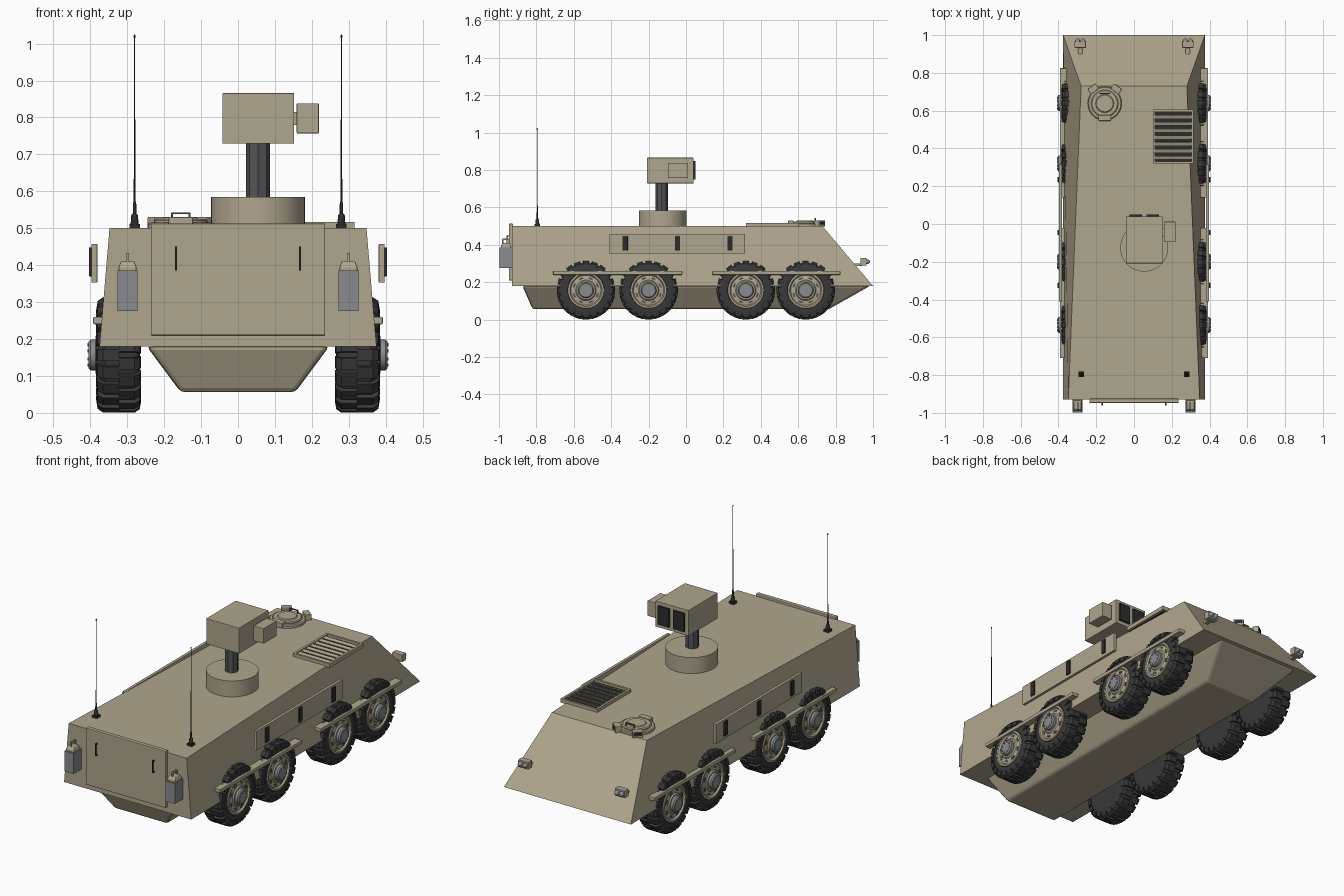
import bpy, bmesh
from math import sin, cos, pi, radians
from mathutils import Matrix, Vector

if "Cube" in bpy.data.objects:
    bpy.data.objects.remove(bpy.data.objects["Cube"])


def material(name, r, g, b):
    m = bpy.data.materials.new(name)
    m.diffuse_color = (r, g, b, 1)
    m.use_nodes = True
    m.node_tree.nodes["Principled BSDF"].inputs["Base Color"].default_value = m.diffuse_color
    return m


TAN = material("tan", 0.43, 0.38, 0.27)
DARK = material("dark", 0.025, 0.025, 0.025)
RUBBER = material("rubber", 0.04, 0.04, 0.04)
STEEL = material("steel", 0.25, 0.26, 0.28)
GUN = material("gunmetal", 0.09, 0.09, 0.10)


def finish(name, bm, mat, smooth=False, bevel=0):
    bmesh.ops.recalc_face_normals(bm, faces=bm.faces)
    me = bpy.data.meshes.new(name)
    bm.to_mesh(me)
    bm.free()
    ob = bpy.data.objects.new(name, me)
    bpy.context.collection.objects.link(ob)
    me.materials.append(mat)
    if bevel:
        mod = ob.modifiers.new("bevel", 'BEVEL')
        mod.width, mod.segments = bevel, 2
    if smooth:
        bpy.context.view_layer.objects.active = ob
        ob.select_set(True)
        bpy.ops.object.shade_smooth_by_angle(angle=radians(35))
        ob.select_set(False)
    return ob


def box(name, x, y, z, mat=TAN, bevel=0, rot=None):
    """Box from (min, max) ranges, optionally turned about its own centre."""
    bm = bmesh.new()
    bmesh.ops.create_cube(bm, size=1)
    bmesh.ops.scale(bm, vec=[abs(r[1] - r[0]) for r in (x, y, z)], verts=bm.verts)
    if rot:
        bmesh.ops.rotate(bm, matrix=Matrix.Rotation(rot[0], 3, rot[1]), verts=bm.verts)
    bmesh.ops.translate(bm, vec=[(r[0] + r[1]) / 2 for r in (x, y, z)], verts=bm.verts)
    return finish(name, bm, mat, bevel=bevel)


def sbox(name, s, x, *args, **kw):
    """Box on side s (+1 or -1)."""
    return box(name, (s * x[0], s * x[1]), *args, **kw)


def loft(name, rings, mat, smooth=False, bevel=0):
    """Skin a list of equal-length rings and cap both ends."""
    bm = bmesh.new()
    vs = [[bm.verts.new(p) for p in r] for r in rings]
    n = len(rings[0])
    for a, b in zip(vs, vs[1:]):
        for i in range(n):
            bm.faces.new((a[i], a[(i + 1) % n], b[(i + 1) % n], b[i]))
    bm.faces.new(vs[0])
    bm.faces.new(vs[-1])
    return finish(name, bm, mat, smooth, bevel)


def lathe(name, profile, centre, mat, axis='Z', n=32, s=1):
    """Revolve (radius, height) points round an axis through centre."""
    c, rings = Vector(centre), []
    for r, h in profile:
        ring = []
        for i in range(n):
            u, v = r * cos(2 * pi * i / n), r * sin(2 * pi * i / n)
            ring.append(c + Vector({'Z': (u, v, h), 'X': (s * h, u, v), 'Y': (u, h, v)}[axis]))
        rings.append(ring)
    return loft(name, rings, mat, smooth=n > 10)


# Hull: upper body and keel
loft("upper_hull", [
    [(-.375, -.93, .18), (.375, -.93, .18), (.375, 1, .18), (-.375, 1, .18)],
    [(-.348, -.93, .5), (.348, -.93, .5), (.28, .73, .5), (-.28, .73, .5)]], TAN)
loft("lower_hull", [
    [(-.155, -.82, .056), (.155, -.82, .056), (.155, .763, .056), (-.155, .763, .056)],
    [(-.248, -.875, .181), (.248, -.875, .181), (.248, .985, .181), (-.248, .985, .181)]],
    TAN, bevel=.012)

# Rear door
box("rear_door", (-.236, .236), (-.947, -.925), (.21, .513), bevel=.003)

TREAD = 20


def wheel(s, y):
    c = (0, y, .157)
    lathe("tire", [(.09, .368), (.098, .378), (.118, .381), (.136, .374), (.146, .36),
                   (.146, .286), (.136, .27), (.118, .265), (.09, .267)], c, RUBBER, 'X', 40, s)
    # Staggered tread lugs in two rows
    bm = bmesh.new()
    for row, prof in enumerate(([(.322, .14), (.322, .156), (.366, .156), (.38, .146), (.384, .122), (.37, .122)],
                                [(.322, .14), (.322, .156), (.28, .156), (.266, .146), (.262, .122), (.276, .122)])):
        for k in range(TREAD):
            a = 2 * pi * (k + row / 2) / TREAD
            ends = []
            for w in (-.016, .016):
                ends.append([bm.verts.new((s * x, y + r * cos(a) - w * sin(a),
                                           .157 + r * sin(a) + w * cos(a))) for x, r in prof])
            for i in range(6):
                j = (i + 1) % 6
                bm.faces.new((ends[0][i], ends[0][j], ends[1][j], ends[1][i]))
            bm.faces.new(ends[0])
            bm.faces.new(ends[1])
    finish("tire_tread", bm, RUBBER)
    # Rim with slots, hub and bolts
    lathe("rim", [(.096, .36), (.096, .383), (.086, .384), (.08, .376), (.055, .38), (.05, .386), (.02, .386)],
          c, TAN, 'X', 40, s)
    lathe("hub", [(.042, .37), (.042, .399), (.036, .405), (.01, .405)], c, STEEL, 'X', 24, s)
    for k in range(8):
        a = 2 * pi * (k + .5) / 8
        yy, zz = y + .067 * cos(a), .157 + .067 * sin(a)
        sbox("rim_slot", s, (.374, .3805), (yy - .005, yy + .005), (zz - .011, zz + .011),
             GUN, rot=(a, 'X'))
        lathe("hub_bolt", [(.005, .4), (.005, .408)],
              (0, y + .03 * cos(a), .157 + .03 * sin(a)), STEEL, 'X', 6, s)


for s in (-1, 1):
    for y in (-.535, -.2, .32, .64):
        wheel(s, y)
    # Fender strips
    for y in ((-.71, -.02), (.14, .825)):
        sbox("fender", s, (.345, .392), y, (.24, .26), bevel=.003)
    # Side armour panel with vision slits
    sbox("side_panel", s, (.381, .397), (-.41, .315), (.353, .458), bevel=.002)
    for y in (-.325, -.045, .235):
        sbox("vision_slit", s, (.39, .404), (y - .014, y + .014), (.37, .448), DARK, bevel=.002)
    # Door handle
    x = s * .168
    box("door_handle", (x - .003, x + .003), (-.961, -.955), (.385, .45), DARK)
    for z in (.388, .447):
        box("handle_stud", (x - .003, x + .003), (-.96, -.94), (z - .003, z + .003), DARK)
    # Fuel can in its holder
    x = s * .299
    ring = lambda w, y0, y1, z: [(x - w, y0, z), (x + w, y0, z), (x + w, y1, z), (x - w, y1, z)]
    loft("fuel_can", [ring(.024, -.99, -.935, .28), ring(.024, -.99, -.935, .395),
                      ring(.018, -.98, -.945, .411)], TAN, bevel=.003)
    box("can_holder", (x - .027, x + .027), (-.998, -.928), (.276, .385), STEEL)
    box("can_handle", (x - .004, x + .004), (-.982, -.945), (.425, .433))
    for y in (-.98, -.947):
        box("can_handle_post", (x - .004, x + .004), (y - .003, y + .003), (.405, .43))
    # Whip antenna
    x = s * .28
    box("antenna_base", (x - .014, x + .014), (-.809, -.781), (.5, .512), DARK)
    lathe("antenna", [(.011, .51), (.009, .535), (.005, .54), (.0045, .565), (.0025, .575), (.001, 1.018)],
          (x, -.795, 0), DARK, n=12)
    lathe("antenna_tip", [(.001, 1.014), (.003, 1.017), (.003, 1.021), (.001, 1.024)], (x, -.795, 0), DARK, n=12)
    # Headlight on its bracket
    x = s * .285
    box("headlight_bracket", (x - .012, x + .012), (.88, .94), (.287, .3))
    box("headlight_body", (x - .03, x + .03), (.933, .966), (.29, .33), bevel=.003)
    for dx in (-.014, .014):
        lathe("headlight_lens", [(.013, .96), (.013, .972), (.008, .98), (.002, .983)],
              (x + dx, 0, .31), STEEL, 'Y', 16)

# Sensor turret: base, fluted mast, head with two windows and side pod
lathe("turret_base", [(.127, .495), (.127, .585)], (.054, -.125, 0), TAN, n=48)
lathe("mast", [(.033, .58), (.033, .735)], (.054, -.13, 0), GUN, n=8)
box("sensor_head", (-.042, .152), (-.208, .04), (.729, .866), bevel=.002)
for x in (.01, .1):
    box("sensor_window", (x - .033, x + .033), (.03, .05), (.749, .847), DARK)
box("sensor_pod", (.159, .219), (-.096, .012), (.757, .838), bevel=.002)
box("pod_mount", (.15, .161), (-.065, -.02), (.78, .815))

# Engine grille: dark bed, frame and slats
box("grille_bed", (.108, .308), (.328, .598), (.497, .504), DARK)
for x in (.1, .304):
    box("grille_frame", (x, x + .012), (.32, .604), (.495, .517))
for y in (.32, .594):
    box("grille_frame", (.1, .316), (y, y + .011), (.495, .517))
for i in range(7):
    y = .352 + i * .036
    box("grille_slat", (.11, .306), (y - .009, y + .009), (.507, .511), rot=(radians(20), 'X'))

# Crew hatch with periscopes, hinge and handle
hx, hy = -.155, .638
lathe("hatch_ring", [(.09, .495), (.09, .511), (.085, .515), (.02, .515)], (hx, hy, 0), TAN, n=40)
lathe("hatch_lid", [(.072, .51), (.072, .521), (.067, .525), (.048, .525), (.044, .529), (.01, .529)],
      (hx, hy, 0), TAN, n=40)
for a in (-38, 0, 38):
    if a:
        px, py = hx - .098 * sin(radians(a)), hy + .098 * cos(radians(a))
        box("periscope", (px - .026, px + .026), (py - .016, py + .016), (.497, .531),
            bevel=.003, rot=(radians(a), 'Z'))
        qx, qy = hx - .114 * sin(radians(a)), hy + .114 * cos(radians(a))
        box("periscope_glass", (qx - .02, qx + .02), (qy - .002, qy + .002), (.508, .526),
            DARK, rot=(radians(a), 'Z'))
box("hatch_hinge", (hx - .033, hx + .033), (hy - .092, hy - .062), (.505, .53), bevel=.003)
box("hatch_handle", (hx - .026, hx + .026), (hy + .05, hy + .056), (.538, .543), GUN)
for dx in (-.024, .024):
    box("hatch_handle_post", (hx + dx - .003, hx + dx + .003), (hy + .05, hy + .056), (.52, .543), GUN)
